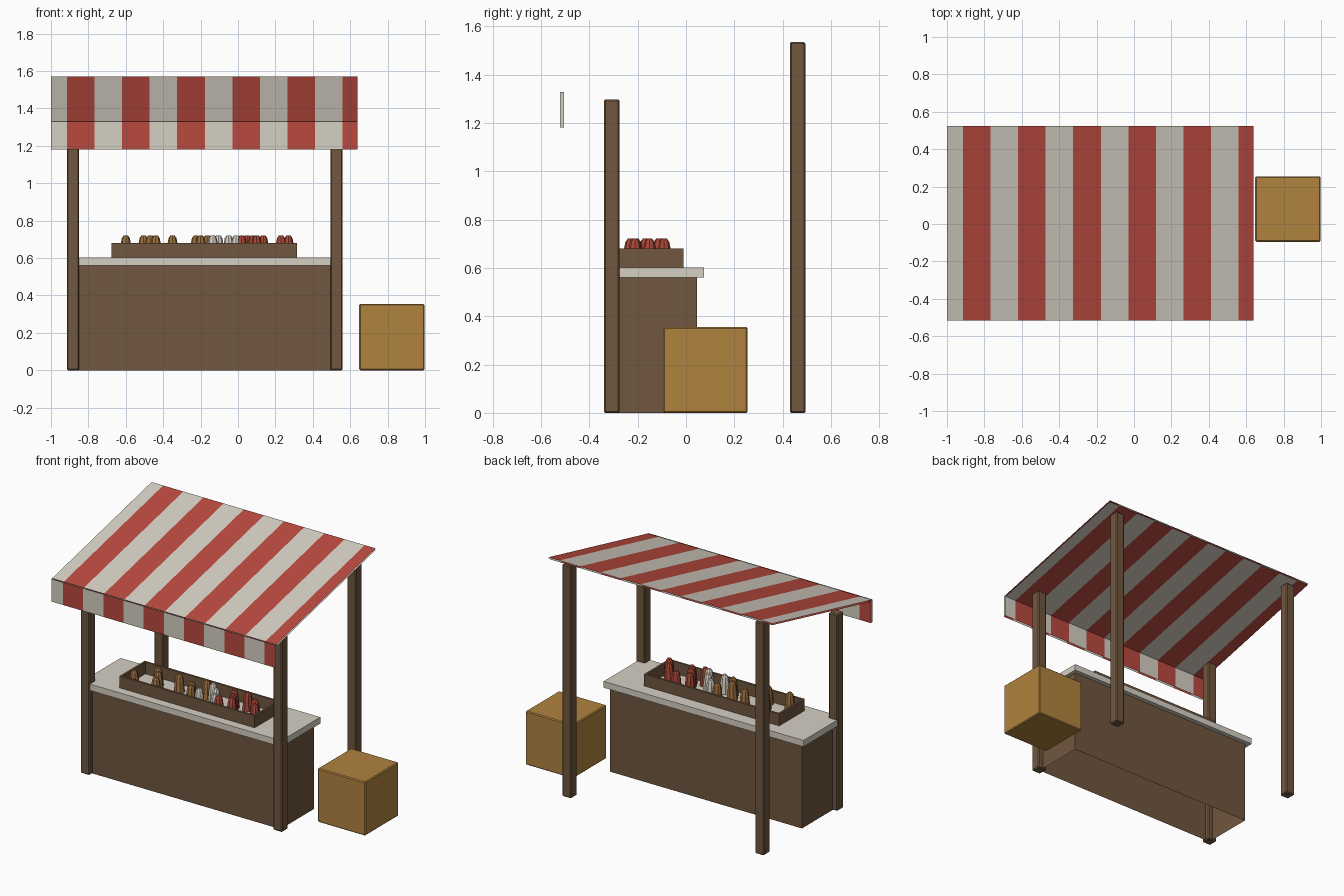
import bpy, bmesh, math, random
from mathutils import Vector

if "Cube" in bpy.data.objects:
    bpy.data.objects.remove(bpy.data.objects["Cube"], do_unlink=True)


def material(name, rgb):
    lin = [((c / 255 + 0.055) / 1.055) ** 2.4 for c in rgb] + [1]
    m = bpy.data.materials.new(name)
    m.use_nodes = True
    m.diffuse_color = lin
    bsdf = m.node_tree.nodes["Principled BSDF"]
    bsdf.inputs["Base Color"].default_value = lin
    bsdf.inputs["Roughness"].default_value = 0.9
    return m


wood = material("dark wood", (112, 87, 63))
crate_wood = material("golden wood", (176, 131, 62))
cream = material("cream", (214, 208, 196))
red = material("red cloth", (186, 74, 63))
fruit_red = material("red fruit", (170, 72, 56))
fruit_brown = material("brown fruit", (158, 112, 62))


def finish(name, bm, *mats):
    mesh = bpy.data.meshes.new(name)
    bm.to_mesh(mesh)
    bm.free()
    ob = bpy.data.objects.new(name, mesh)
    bpy.context.collection.objects.link(ob)
    for m in mats:
        mesh.materials.append(m)
    return ob


def box(name, lo, hi, mat, bevel=0, open_bottom=False):
    lo, hi = Vector(lo), Vector(hi)
    bm = bmesh.new()
    bmesh.ops.create_cube(bm, size=1)
    for v in bm.verts:
        v.co = Vector([(v.co[i] + 0.5) * (hi[i] - lo[i]) + lo[i] for i in range(3)])
    if open_bottom:
        bm.normal_update()
        down = [f for f in bm.faces if f.normal.z < -0.9]
        bmesh.ops.delete(bm, geom=down, context='FACES')
    ob = finish(name, bm, mat)
    if bevel:
        mod = ob.modifiers.new("edge", 'BEVEL')
        mod.width = bevel
        mod.segments = 1
    return ob


# Four posts, the rear pair taller
for side, x in (("right", -0.915), ("left", 0.495)):
    for end, y, top in (("front", -0.34, 1.297), ("rear", 0.43, 1.535)):
        box(f"{end}_{side}_post", (x, y, 0), (x + 0.065, y + 0.065, top), wood, 0.006)

# Counter
box("counter_body", (-0.88, -0.305, 0), (0.525, 0.045, 0.56), wood, open_bottom=True)
box("counter_top", (-0.912, -0.333, 0.56), (0.55, 0.075, 0.602), cream)

# Produce tray: four thin walls standing on the counter
X0, X1, Y0, Y1, T = -0.675, 0.315, -0.275, -0.01, 0.014
Z0, Z1 = 0.602, 0.68
box("tray_front", (X0, Y0, Z0), (X1, Y0 + T, Z1), wood)
box("tray_back", (X0, Y1 - T, Z0), (X1, Y1, Z1), wood)
box("tray_right", (X0, Y0 + T, Z0), (X0 + T, Y1 - T, Z1), wood)
box("tray_left", (X1 - T, Y0 + T, Z0), (X1, Y1 - T, Z1), wood)


# Produce: rounded cones sorted by colour along the tray
def produce(name, x, y, mat):
    profile = [(0.034, 0), (0.027, 0.075), (0.021, 0.105), (0.011, 0.119)]
    bm = bmesh.new()
    rings = [[bm.verts.new((x + r * math.cos(k * math.tau / 8),
                            y + r * math.sin(k * math.tau / 8), Z0 + z))
              for k in range(8)] for r, z in profile]
    for a, b in zip(rings, rings[1:]):
        for k in range(8):
            n = (k + 1) % 8
            bm.faces.new((a[k], a[n], b[n], b[k]))
    bm.faces.new(rings[-1])
    finish(name, bm, mat)


random.seed(4)
browns = (-0.6, -0.505, -0.47, -0.44, -0.35, -0.225, -0.2, -0.165)
pales = (-0.135, -0.105, -0.05, -0.01)
reds = (0.02, 0.05, 0.08, 0.1, 0.135, 0.23, 0.27)
for label, xs, mat in (("brown", browns, fruit_brown), ("pale", pales, cream),
                       ("red", reds, fruit_red)):
    for i, x in enumerate(xs):
        y = (-0.22, -0.1, -0.16)[i % 3] + random.uniform(-0.015, 0.015)
        produce(f"{label}_produce_{i + 1}", x, y, mat)

# Crate beside the stall
box("crate", (0.648, -0.095, 0), (0.997, 0.255, 0.355), crate_wood, 0.006)

# Striped cloth: alternating cream and red strips between two long edges
cuts = [-1.0] + [-0.915 + 0.1475 * k for k in range(11)] + [0.64]


def striped_sheet(name, edge_a, edge_b, first):
    bm = bmesh.new()
    rows = [[bm.verts.new((x, *edge)) for x in cuts] for edge in (edge_a, edge_b)]
    for i in range(len(cuts) - 1):
        f = bm.faces.new((rows[0][i], rows[0][i + 1], rows[1][i + 1], rows[1][i]))
        f.material_index = (i + first) % 2
    finish(name, bm, cream, red)


striped_sheet("awning_top", (-0.515, 1.33), (0.525, 1.57), 0)
striped_sheet("awning_underside", (0.525, 1.56), (-0.51, 1.32), 1)
striped_sheet("valance_front", (-0.522, 1.18), (-0.522, 1.33), 0)
striped_sheet("valance_back", (-0.504, 1.33), (-0.504, 1.18), 1)
for side, x in (("right", -1.0), ("left", 0.639)):
    box(f"valance_{side}_end", (x, -0.521, 1.181), (x + 0.001, -0.505, 1.329), cream)
